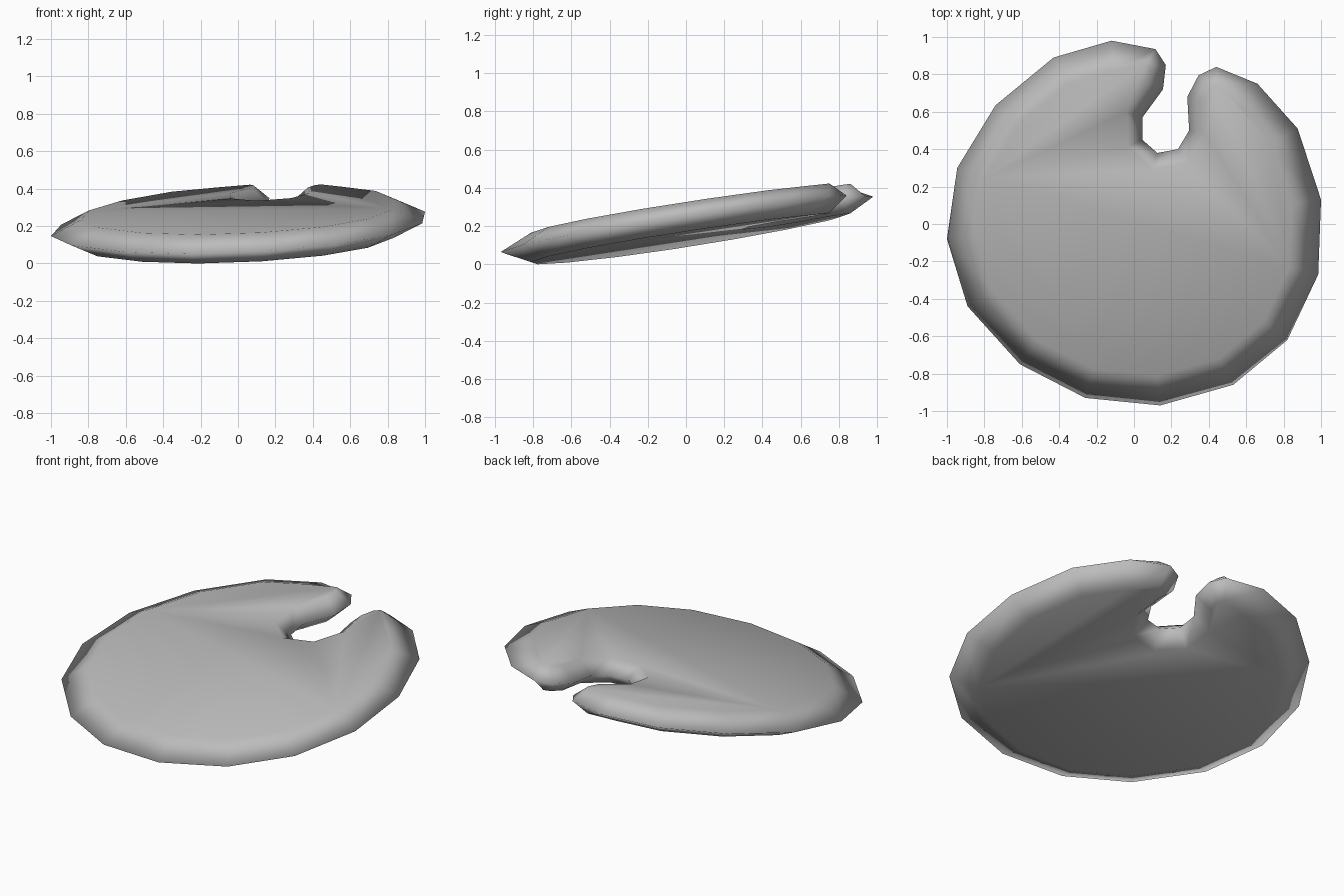
import bpy
import bmesh
from mathutils import Vector

default_cube = bpy.data.objects.get("Cube")
if default_cube:
    bpy.data.objects.remove(default_cube, do_unlink=True)

# Outer edge of the leaf, counter-clockwise from the back
OUTER_EDGE = [
    (-.12, .98), (-.43, .89), (-.74, .635), (-.945, .3), (-1, -.08),
    (-.89, -.44), (-.61, -.75), (-.26, -.93), (.14, -.97), (.53, -.86),
    (.82, -.62), (.985, -.27), (1, .13), (.875, .51), (.66, .75),
]
# Rounded lobe tips and the notch between them
NOTCH_EDGE = [
    (.44, .84), (.345, .795), (.285, .68), (.295, .5), (.235, .4),
    (.125, .38), (.045, .45), (.045, .57), (.155, .72), (.17, .85),
    (.115, .935),
]
HALF_THICKNESS = .077


def plane_height(point):
    """Height of the tilted middle plane of the leaf."""
    return .213 + .049 * point.x + .155 * point.y


def inset_outline(points, widths):
    """Move every outline point inward by its own bevel width."""
    result = []
    count = len(points)
    for i, point in enumerate(points):
        before = (point - points[i - 1]).normalized()
        after = (points[(i + 1) % count] - point).normalized()
        tangent = (before + after).normalized()
        result.append(point + Vector((-tangent.y, tangent.x)) * widths[i])
    return result


def add_ring(bm, points, offset):
    return [bm.verts.new((p.x, p.y, plane_height(p) + offset)) for p in points]


def bridge(bm, lower, upper):
    count = len(lower)
    for i in range(count):
        j = (i + 1) % count
        bm.faces.new((lower[i], lower[j], upper[j], upper[i]))


def make_material(name, colour):
    material = bpy.data.materials.new(name)
    material.use_nodes = True
    material.diffuse_color = colour
    shader = next(n for n in material.node_tree.nodes if n.type == 'BSDF_PRINCIPLED')
    shader.inputs["Base Color"].default_value = colour
    return material


# Leaf body: bottom cap, thin rim and top cap
rim_points = [Vector(p) for p in OUTER_EDGE + NOTCH_EDGE]
bevel_widths = [.16] * len(OUTER_EDGE) + [.09] * len(NOTCH_EDGE)
cap_points = inset_outline(rim_points, bevel_widths)

bm = bmesh.new()
bottom = add_ring(bm, cap_points, -HALF_THICKNESS)
rim = add_ring(bm, rim_points, 0)
top = add_ring(bm, cap_points, HALF_THICKNESS)
bridge(bm, bottom, rim)
bridge(bm, rim, top)
bm.faces.new(top)
bm.faces.new(list(reversed(bottom)))

# Rest the lowest point on the ground
lowest = min(v.co.z for v in bm.verts)
for vert in bm.verts:
    vert.co.z -= lowest
for face in bm.faces:
    face.smooth = True
bmesh.ops.recalc_face_normals(bm, faces=bm.faces)

mesh = bpy.data.meshes.new("lily_pad")
bm.to_mesh(mesh)
bm.free()
mesh.materials.append(make_material("plain grey", (.5, .5, .5, 1)))
lily_pad = bpy.data.objects.new("lily_pad", mesh)
bpy.context.collection.objects.link(lily_pad)
